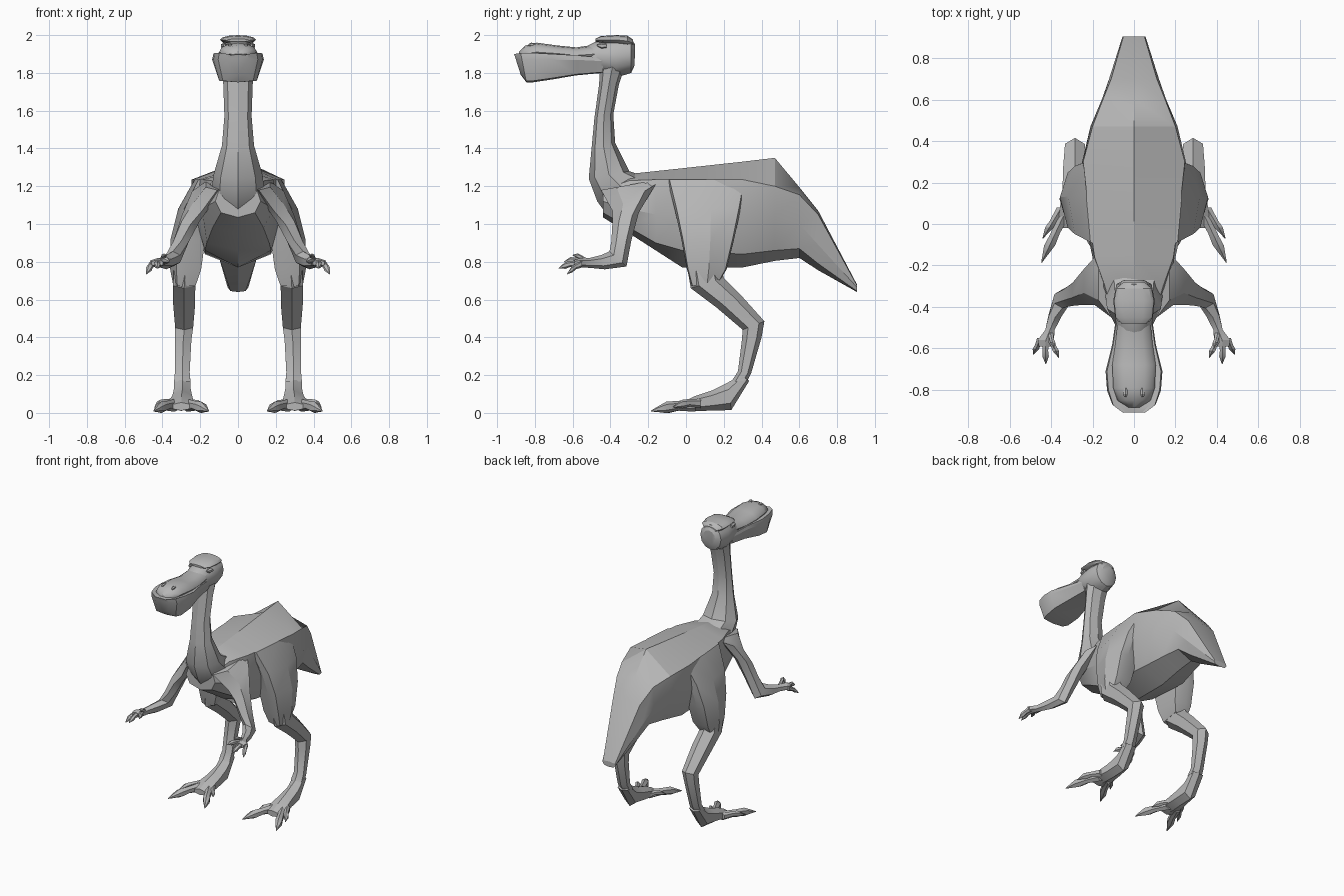
import bpy, bmesh, math
from mathutils import Vector

skin = bpy.data.materials.new("grey_skin")
skin.diffuse_color = (0.47, 0.47, 0.47, 1)

HEX = [(math.cos(a), math.sin(a)) for a in (math.pi / 3 * i + math.pi / 2 for i in range(6))]
OCT = [(math.cos(a), math.sin(a)) for a in (math.pi / 4 * i + math.pi / 2 for i in range(8))]
ROUND = [(math.cos(a), math.sin(a)) for a in (math.pi / 6 * i + math.pi / 2 for i in range(12))]
SLAB = [(0, 1), (-1, .85), (-1, -.85), (0, -1), (.6, -.94), (1, -.1), (.6, .94)]
TROUGH = [(0, .95), (-.72, .9), (-.95, 1), (-1, .55), (-.76, -.9), (0, -1),
          (.76, -.9), (1, .55), (.95, 1), (.72, .9)]


def loft(name, rings, mirror=False, angle=30):
    """Skin a list of equal point rings and cap both ends."""
    bm = bmesh.new()
    loops = [[bm.verts.new(p) for p in ring] for ring in rings]
    n = len(loops[0])
    for a, b in zip(loops, loops[1:]):
        for i in range(n):
            bm.faces.new((a[i], a[(i + 1) % n], b[(i + 1) % n], b[i]))
    bm.faces.new(loops[0])
    bm.faces.new(loops[-1])
    bmesh.ops.recalc_face_normals(bm, faces=bm.faces)
    me = bpy.data.meshes.new(name)
    bm.to_mesh(me)
    bm.free()
    me.materials.append(skin)
    ob = bpy.data.objects.new(name, me)
    bpy.context.collection.objects.link(ob)
    if mirror:
        mod = ob.modifiers.new("mirror", 'MIRROR')
        mod.use_mirror_merge = False
    bpy.ops.object.select_all(action='DESELECT')
    ob.select_set(True)
    bpy.context.view_layer.objects.active = ob
    bpy.ops.object.shade_smooth_by_angle(angle=math.radians(angle))
    return ob


def tube(name, sections, shape=OCT, mirror=False, angle=30):
    """Sections: x centre, half width, first (y, z) edge, opposite (y, z) edge."""
    rings = []
    for x, w, f, b in sections:
        c = Vector((x, (f[0] + b[0]) / 2, (f[1] + b[1]) / 2))
        v = Vector((0, (f[0] - b[0]) / 2, (f[1] - b[1]) / 2))
        rings.append([c + Vector((w * s, 0, 0)) + v * t for s, t in shape])
    return loft(name, rings, mirror, angle)


def digit(name, start, end, r, arch=0.0):
    """Tapered toe or finger with a bent middle and pointed claw."""
    a, b = Vector(start), Vector(end)
    secs = []
    for t, k in ((0, 1), (.4, .75), (.65, .9), (.8, .55), (1, .08)):
        p = a.lerp(b, t) + Vector((0, 0, arch * math.sin(math.pi * t)))
        secs.append((p.x, r * k, (p.y, p.z + r * k), (p.y, p.z - r * k)))
    return tube(name, secs, HEX, True)


# Torso and tail: y, top z, back edge, flank, lower side, bottom z
torso = [
    (-.44, 1.20, (.10, 1.18), (.12, 1.12), (.09, 1.06), 1.035),
    (-.30, 1.265, (.14, 1.23), (.19, 1.08), (.135, .98), .95),
    (-.16, 1.28, (.19, 1.235), (.20, 1.05), (.165, .90), .86),
    (-.02, 1.295, (.21, 1.235), (.23, 1.05), (.175, .86), .77),
    (.30, 1.33, (.245, 1.235), (.25, 1.05), (.175, .84), .77),
    (.47, 1.35, (.20, 1.20), (.21, 1.04), (.14, .86), .805),
    (.60, 1.195, (.15, 1.155), (.155, 1.0), (.115, .87), .82),
    (.70, 1.07, (.11, 1.05), (.12, .89), (.09, .79), .755),
    (.905, .68, (.05, .675), (.055, .665), (.04, .645), .64),
]
rings = []
for y, top, e, s, l, bot in torso:
    rings.append([(0, y, top)] + [(-x, y, z) for x, z in (e, s, l)] + [(0, y, bot)]
                 + [(x, y, z) for x, z in (l, s, e)])
loft("torso_and_tail", rings, angle=25)

# Neck flowing into the breast
tube("neck", [
    (0, .085, (-.455, 1.84), (-.32, 1.84)), (0, .078, (-.46, 1.74), (-.355, 1.74)),
    (0, .072, (-.485, 1.56), (-.385, 1.58)), (0, .085, (-.50, 1.40), (-.375, 1.43)),
    (0, .13, (-.515, 1.24), (-.30, 1.28)), (0, .14, (-.47, 1.12), (-.18, 1.24)),
    (0, .12, (-.40, 1.025), (-.12, 1.10)), (0, .10, (-.27, .95), (-.08, 1.0))])

# Head: skull, snout, lower bill
tube("skull", [
    (0, .05, (-.270, 1.95), (-.272, 1.84)), (0, .085, (-.29, 1.985), (-.29, 1.80)),
    (0, .10, (-.37, 1.99), (-.37, 1.775)), (0, .09, (-.46, 1.975), (-.46, 1.80)),
    (0, .075, (-.53, 1.94), (-.52, 1.81))], ROUND)
tube("snout", [
    (0, .08, (-.48, 1.95), (-.48, 1.85)), (0, .09, (-.58, 1.935), (-.58, 1.85)),
    (0, .105, (-.68, 1.945), (-.68, 1.86)), (0, .10, (-.79, 1.96), (-.79, 1.86)),
    (0, .08, (-.85, 1.945), (-.85, 1.86)), (0, .03, (-.885, 1.91), (-.885, 1.86))], ROUND, angle=40)
tube("lower_bill", [
    (0, .085, (-.44, 1.88), (-.44, 1.80)), (0, .105, (-.58, 1.893), (-.58, 1.787)),
    (0, .137, (-.71, 1.90), (-.71, 1.765)), (0, .13, (-.80, 1.905), (-.81, 1.75)),
    (0, .105, (-.875, 1.905), (-.845, 1.75)), (0, .055, (-.91, 1.90), (-.875, 1.79))], TROUGH)

# Brow cap, eyes and nostrils
tube("brow_cap", [
    (0, .06, (-.48, 1.98), (-.48, 1.965)), (0, .088, (-.45, 1.995), (-.45, 1.955)),
    (0, .096, (-.37, 2.0), (-.37, 1.95)), (0, .085, (-.31, 1.997), (-.31, 1.94)),
    (0, .05, (-.28, 1.975), (-.28, 1.94))], ROUND)
tube("eye", [
    (.072, .006, (-.47, 1.952), (-.47, 1.942)), (.075, .016, (-.45, 1.96), (-.45, 1.927)),
    (.08, .012, (-.42, 1.955), (-.42, 1.93))], HEX, True)
tube("nostril", [
    (.042, .006, (-.835, 1.952), (-.835, 1.94)), (.042, .012, (-.82, 1.96), (-.82, 1.94)),
    (.04, .008, (-.79, 1.957), (-.79, 1.94))], HEX, True)

# Legs: flat thigh panel, shank, hock, foot
tube("thigh", [
    (.18, .05, (-.10, 1.235), (.32, 1.235)), (.237, .08, (-.06, 1.08), (.29, 1.08)),
    (.265, .092, (-.025, .92), (.255, .92)), (.277, .082, (.005, .76), (.215, .76)),
    (.285, .06, (.03, .67), (.18, .70))], SLAB, True, 25)
tube("lower_leg", [
    (.28, .07, (.01, .75), (.19, .76)), (.285, .068, (.025, .66), (.20, .715)),
    (.285, .067, (.165, .555), (.285, .63)), (.285, .055, (.30, .44), (.415, .485)),
    (.29, .05, (.295, .38), (.40, .40)), (.295, .045, (.275, .22), (.345, .21)),
    (.295, .05, (.24, .165), (.325, .17))], HEX, True, 25)
tube("foot", [
    (.295, .048, (.29, .20), (.335, .17)), (.295, .052, (.22, .16), (.24, .015)),
    (.295, .06, (.14, .12), (.14, .012)), (.30, .072, (.05, .09), (.05, .01)),
    (.30, .06, (-.02, .055), (-.02, .012))], HEX, True, 25)
for nm, a, b, r, h in (
        ("inner_toe", (.27, .05, .04), (.155, -.17, .01), .034, .01),
        ("outer_toe", (.335, .05, .04), (.445, -.185, .01), .034, .01),
        ("side_toe", (.35, .08, .05), (.44, -.07, .03), .026, .012),
        ("inner_claw", (.26, .08, .05), (.185, -.03, .03), .022, .012)):
    digit(nm, a, b, r, h)

# Arms: shoulder to palm
tube("arm", [
    (.11, .07, (-.45, 1.18), (-.12, 1.24)), (.19, .06, (-.39, 1.07), (-.16, 1.21)),
    (.25, .055, (-.39, 1.0), (-.25, 1.06)), (.30, .048, (-.395, .91), (-.29, .91)),
    (.345, .044, (-.405, .855), (-.315, .775)), (.38, .036, (-.45, .835), (-.43, .76)),
    (.405, .026, (-.51, .82), (-.51, .768)), (.425, .045, (-.56, .82), (-.56, .77)),
    (.428, .035, (-.59, .81), (-.59, .775))], HEX, True, 25)
for nm, a, b, r in (
        ("outer_finger", (.45, -.55, .79), (.485, -.63, .735), .02),
        ("middle_finger", (.428, -.57, .79), (.425, -.675, .765), .02),
        ("inner_finger", (.405, -.55, .80), (.362, -.645, .80), .02),
        ("thumb", (.405, -.52, .80), (.385, -.60, .835), .016)):
    digit(nm, a, b, r, .008)
